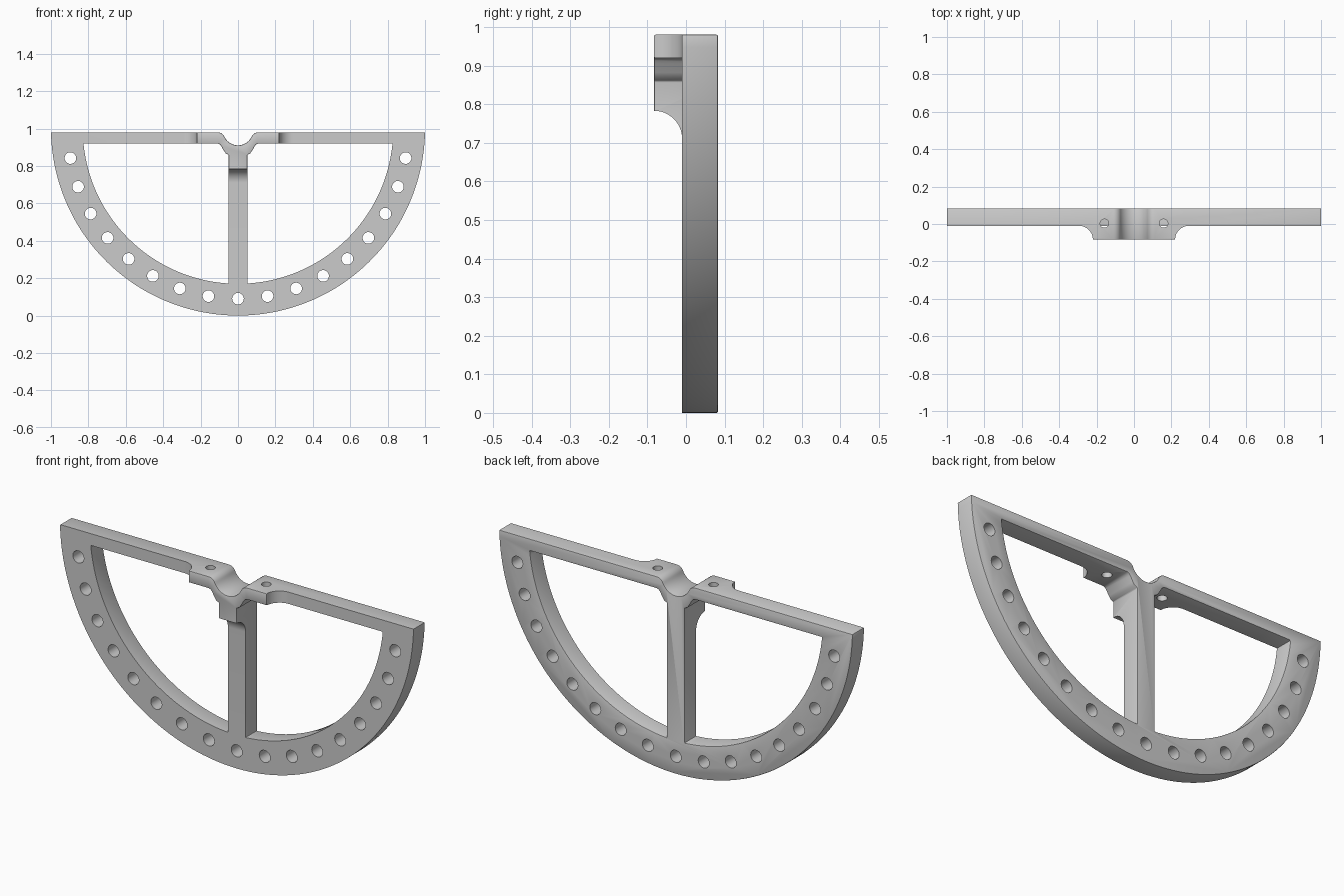
import bpy, bmesh
from math import cos, sin, asin, pi, sqrt, radians

if "Cube" in bpy.data.objects:
    bpy.data.objects.remove(bpy.data.objects["Cube"])

TOP, BAR_LOW, STEM, DEPTH, FACE = 0.98, 0.92, 0.05, 0.083, -0.01
RING_IN, HOLE_RING = 0.83, 0.91


def arc(cx, cy, r, a0, a1, n):
    """Points on a circle, angles in radians."""
    return [(cx + r * cos(a0 + (a1 - a0) * i / n),
             cy + r * sin(a0 + (a1 - a0) * i / n)) for i in range(n + 1)]


def circle(cx, cy, r, n=32):
    return arc(cx, cy, r, 0, 2 * pi, n)[:-1]


def mirrored(pts):
    return [(-u, v) for u, v in pts]


def prisms(name, outlines, axis, lo, hi):
    """One object made of outlines extruded along an axis."""
    place = {"x": lambda u, v, w: (w, u, v),
             "y": lambda u, v, w: (u, w, v),
             "z": lambda u, v, w: (u, v, w)}[axis]
    bm = bmesh.new()
    for pts in outlines:
        a = [bm.verts.new(place(u, v, lo)) for u, v in pts]
        b = [bm.verts.new(place(u, v, hi)) for u, v in pts]
        bm.faces.new(a)
        bm.faces.new(b)
        for i in range(len(pts)):
            j = (i + 1) % len(pts)
            bm.faces.new((a[i], a[j], b[j], b[i]))
    bmesh.ops.recalc_face_normals(bm, faces=bm.faces[:])
    mesh = bpy.data.meshes.new(name)
    bm.to_mesh(mesh)
    bm.free()
    ob = bpy.data.objects.new(name, mesh)
    bpy.context.collection.objects.link(ob)
    return ob


def activate(ob):
    bpy.ops.object.select_all(action='DESELECT')
    ob.select_set(True)
    bpy.context.view_layer.objects.active = ob


def cut(ob, cutter):
    cutter.hide_render = True
    mod = ob.modifiers.new("cut", 'BOOLEAN')
    mod.operation, mod.solver, mod.object = 'DIFFERENCE', 'EXACT', cutter
    activate(ob)
    bpy.ops.object.modifier_apply(modifier=mod.name)
    bpy.data.objects.remove(cutter)


# Half disc with a rounded saddle in its straight top edge
groove_z, groove_r, lip_r = 0.99, 0.08, 0.04
lip_z = TOP - lip_r
lip_x = sqrt((groove_r + lip_r) ** 2 - (groove_z - lip_z) ** 2)
slope = asin((groove_z - lip_z) / (groove_r + lip_r))
lip = arc(lip_x, lip_z, lip_r, pi / 2, pi - slope, 8)
saddle = lip + arc(0, groove_z, groove_r, -slope, slope - pi, 24)[1:-1] + mirrored(lip)[::-1]
rim = asin(1 - TOP)
outer = arc(0, 1, 1, -pi + rim, -rim, 96)
frame = prisms("half_ring_bracket", [outer + saddle], "y", -DEPTH, DEPTH)

# Openings either side of the stem
start, end = -pi / 2 + asin(STEM / RING_IN), -asin((1 - BAR_LOW) / RING_IN)
window = arc(0, 1, RING_IN, start, end, 48)
window += [(0.108, BAR_LOW), (0.098, 0.916), (0.089, 0.905), (0.076, 0.882),
           (0.066, 0.868), (STEM, 0.86)]
cut(frame, prisms("window_cutter", [window, mirrored(window)], "y", -0.2, 0.2))

# Slightly softened edges
bevel = frame.modifiers.new("soft_edges", 'BEVEL')
bevel.width, bevel.segments = 0.004, 2
bevel.limit_method, bevel.angle_limit = 'ANGLE', radians(40)
activate(frame)
bpy.ops.object.modifier_apply(modifier=bevel.name)

# Thin the front everywhere except the filleted central boss
r = DEPTH + FACE
side = arc(0.293, -DEPTH, r, pi, pi / 2, 16) + [(1.2, FACE), (1.2, -0.2), (0.293 - r, -0.2)]
cut(frame, prisms("side_cutter", [side, mirrored(side)], "z", -0.2, 1.2))
below = arc(-DEPTH, 0.71, r, pi / 2, 0, 16) + [(FACE, -0.2), (-0.2, -0.2), (-0.2, 0.71 + r)]
cut(frame, prisms("lower_cutter", [below], "x", -1.2, 1.2))

# Row of holes round the ring, and two bolt holes through the bar
angles = [radians(10 * i) for i in range(-8, 9)]
ring_holes = [circle(HOLE_RING * sin(a), 1 - HOLE_RING * cos(a), 0.031) for a in angles]
cut(frame, prisms("ring_hole_cutter", ring_holes, "y", -0.2, 0.2))
bolts = [circle(s * 0.158, 0.003, 0.023) for s in (-1, 1)]
cut(frame, prisms("bolt_hole_cutter", bolts, "z", 0.88, 1.2))

# Single grey material, smooth curves with sharp edges
grey = bpy.data.materials.new("light_grey")
colour = (0.6, 0.6, 0.6, 1)
grey.use_nodes = True
grey.diffuse_color = colour
grey.node_tree.nodes["Principled BSDF"].inputs["Base Color"].default_value = colour
frame.data.materials.clear()
frame.data.materials.append(grey)
activate(frame)
bpy.ops.object.shade_smooth_by_angle(angle=radians(30))
